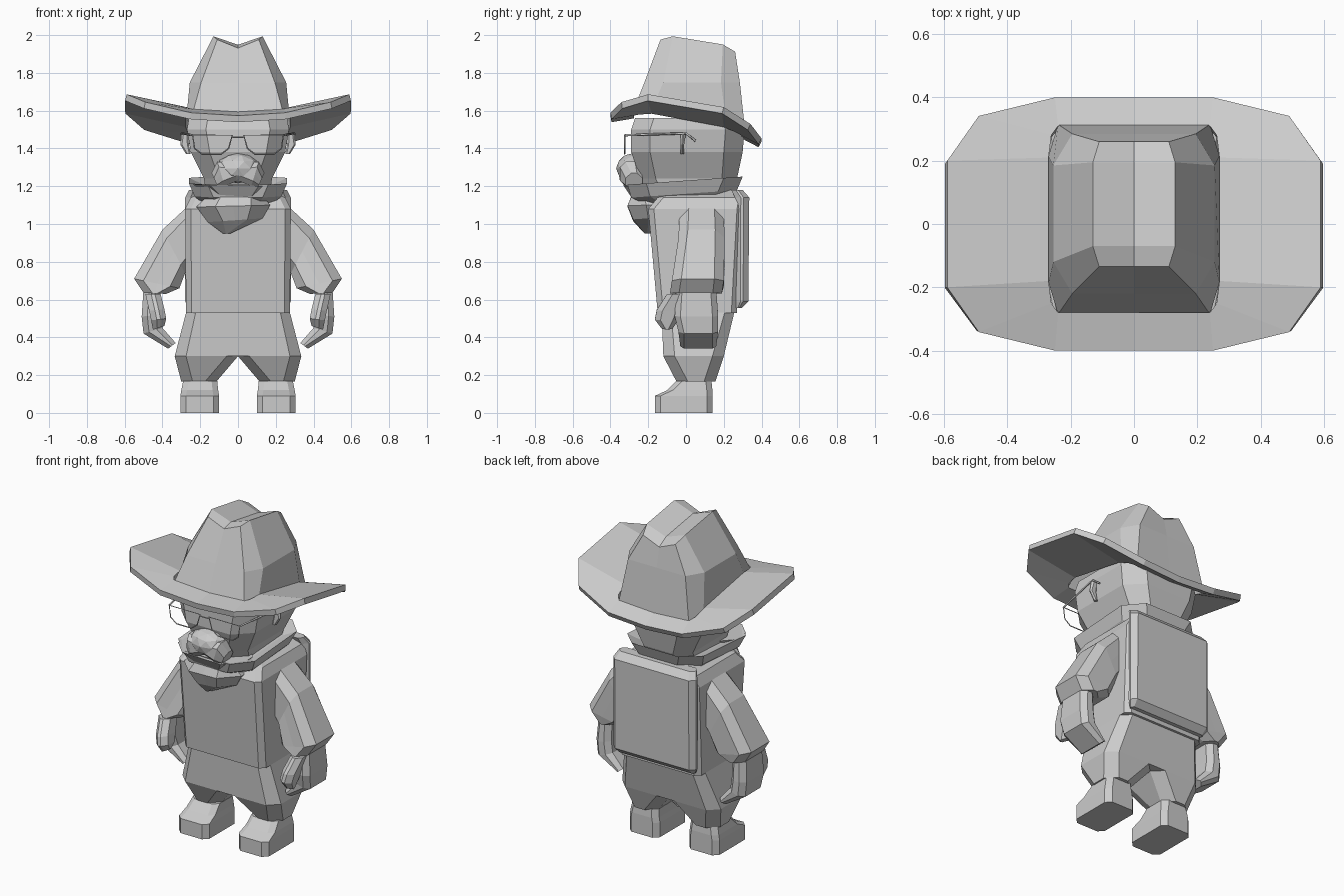
import bpy
import bmesh
from math import sin, cos, pi, dist

cube = bpy.data.objects.get("Cube")
if cube:
    bpy.data.objects.remove(cube)

grey = bpy.data.materials.new("plain_grey")
grey.use_nodes = True
grey.diffuse_color = (0.6, 0.6, 0.6, 1)
grey.node_tree.nodes["Principled BSDF"].inputs["Base Color"].default_value = grey.diffuse_color


def add(name, bm):
    bmesh.ops.remove_doubles(bm, verts=bm.verts, dist=0.001)
    bmesh.ops.recalc_face_normals(bm, faces=bm.faces)
    mesh = bpy.data.meshes.new(name)
    bm.to_mesh(mesh)
    bm.free()
    mesh.materials.append(grey)
    ob = bpy.data.objects.new(name, mesh)
    bpy.context.collection.objects.link(ob)
    return ob


def loft(name, rings, caps=True):
    """Skin a list of equal-length closed rings."""
    bm = bmesh.new()
    rows = [[bm.verts.new(point) for point in ring] for ring in rings]
    count = len(rows[0])
    for low, high in zip(rows, rows[1:]):
        for i in range(count):
            j = (i + 1) % count
            bm.faces.new((low[i], low[j], high[j], high[i]))
    if caps:
        bm.faces.new(rows[0])
        bm.faces.new(rows[-1])
    return add(name, bm)


def outline(half_width, front, back, corner_x, corner_y, steps=1):
    """Rounded rectangle in plan, with a point at the middle of front and back."""
    angles = [pi / 2 * i / steps for i in range(steps + 1)]
    quarter = [(half_width - corner_x * (1 - sin(a)), corner_y * (1 - cos(a))) for a in angles]
    half = [(0, front)] + [(x, front + y) for x, y in quarter]
    half += [(x, back - y) for x, y in reversed(quarter)] + [(0, back)]
    return half + [(-x, y) for x, y in reversed(half[1:-1])]


def section(start, end, front, back, corner=.03):
    """Chamfered rectangle whose width runs from start to end in x and z."""
    width = dist(start, end)
    cut = min(corner, width * .4, (back - front) * .4)
    points = []
    for x, y in outline(width / 2, front, back, cut, cut):
        t = x / width + .5
        points.append((start[0] + (end[0] - start[0]) * t, y, start[1] + (end[1] - start[1]) * t))
    return points


def level(height, half_width, front, back, corner=.03):
    return section((-half_width, height), (half_width, height), front, back, corner)


def pair(name, rings):
    for label, side in (("left_", 1), ("right_", -1)):
        loft(label + name, [[(side * x, y, z) for x, y, z in ring] for ring in rings])


def wire(name, points, radius, closed=False):
    curve = bpy.data.curves.new(name, "CURVE")
    curve.dimensions = "3D"
    curve.bevel_depth = radius
    curve.bevel_resolution = 0
    line = curve.splines.new("POLY")
    line.points.add(len(points) - 1)
    for point, position in zip(line.points, points):
        point.co = (*position, 1)
    line.use_cyclic_u = closed
    curve.materials.append(grey)
    bpy.context.collection.objects.link(bpy.data.objects.new(name, curve))


# Hat brim: sides curl up, back droops
def brim_height(x, y):
    return 1.6 + x * x / 4 - (y + .17) ** 2 / 2


brim_edges = [outline(half_width=.59, front=-.4, back=.4, corner_x=.34, corner_y=.2, steps=2),
              outline(half_width=.27, front=-.28, back=.31, corner_x=.03, corner_y=.1, steps=2)]
brim = loft("hat_brim", [[(x, y, brim_height(x, y)) for x, y in edge] for edge in brim_edges], caps=False)
if brim.data.polygons[0].normal.z < 0:
    brim.data.flip_normals()
thickness = brim.modifiers.new("thickness", "SOLIDIFY")
thickness.thickness = .035

# Hat crown: tapered walls and a lengthwise crease on top
base = outline(half_width=.27, front=-.285, back=.315, corner_x=.03, corner_y=.1)
middle = outline(half_width=.255, front=-.22, back=.285, corner_x=.06, corner_y=.1)
top = outline(half_width=.13, front=-.135, back=.26, corner_x=.02, corner_y=.065)


def crown_height(x, y):
    return 2 - 1.3 * y * y - (0 if x else .045)


loft("hat_crown", [[(x, y, brim_height(x, y) - .02) for x, y in base],
                   [(x, y, 1.75) for x, y in middle],
                   [(x, y, crown_height(x, y)) for x, y in top],
                   [(0, y, crown_height(0, y)) for x, y in top]], caps=False)

# Head, narrowing to the neck
loft("head", [level(height=1.1, half_width=.16, front=-.18, back=.2, corner=.08),
              level(height=1.24, half_width=.18, front=-.24, back=.27, corner=.08),
              level(height=1.38, half_width=.25, front=-.29, back=.3, corner=.1),
              level(height=1.5, half_width=.27, front=-.29, back=.31, corner=.1),
              level(height=1.56, half_width=.26, front=-.27, back=.3, corner=.1)])

# Nose and drooping moustache
bm = bmesh.new()
bmesh.ops.create_icosphere(bm, subdivisions=2, radius=1)
bmesh.ops.scale(bm, vec=(.115, .09, .08), verts=bm.verts)
bmesh.ops.translate(bm, vec=(0, -.28, 1.295), verts=bm.verts)
add("nose", bm)
pair("moustache", [section(start=(0, 1.23), end=(0, 1.32), front=-.355, back=-.25),
                   section(start=(.07, 1.2), end=(.11, 1.33), front=-.35, back=-.24),
                   section(start=(.1, 1.18), end=(.14, 1.27), front=-.32, back=-.23)])

# Wire spectacles
lens = [(.03, 1.47), (.24, 1.47), (.23, 1.4), (.19, 1.37), (.09, 1.37), (.05, 1.4)]
face = -.325
for label, side in (("left_", 1), ("right_", -1)):
    wire(label + "lens_rim", [(side * x, face, z) for x, z in lens], radius=.004, closed=True)
    wire(label + "temple", [(side * .24, face, 1.47), (side * .3, 0, 1.48),
                            (side * .29, .05, 1.44)], radius=.006)
wire("spectacle_bridge", [(-.03, face, 1.46), (.03, face, 1.46)], radius=.004)
pair("ear_hook", [section(start=(.25, 1.37), end=(.275, 1.37), front=-.03, back=-.01),
                  section(start=(.26, 1.42), end=(.305, 1.42), front=-.03, back=-.01),
                  section(start=(.26, 1.48), end=(.3, 1.48), front=-.03, back=0)])

# Neckerchief: tilted collar and a gathered drape in front
collar = loft("neckerchief_collar", [
    level(height=1.1, half_width=.17, front=-.18, back=.2, corner=.07),
    level(height=1.16, half_width=.23, front=-.29, back=.27, corner=.1),
    level(height=1.23, half_width=.26, front=-.31, back=.3, corner=.1),
    level(height=1.2, half_width=.19, front=-.22, back=.24, corner=.07)])
for vert in collar.data.vertices:
    vert.co.z += .07 * vert.co.y
loft("neckerchief_drape", [
    section(start=(-.24, 1.21), end=(.2, 1.2), front=-.33, back=-.05, corner=.09),
    section(start=(-.16, 1.15), end=(.14, 1.14), front=-.29, back=-.05, corner=.07),
    section(start=(-.22, 1.09), end=(.17, 1.1), front=-.31, back=-.05, corner=.1),
    section(start=(-.16, 1.01), end=(.13, 1.03), front=-.28, back=-.08, corner=.09),
    section(start=(-.08, .95), end=(-.04, .95), front=-.22, back=-.17)])

# Torso with sloped shoulders, and the flat back panel
loft("torso", [level(height=.53, half_width=.275, front=-.15, back=.27),
               level(height=1.08, half_width=.28, front=-.2, back=.3),
               level(height=1.14, half_width=.25, front=-.15, back=.31),
               level(height=1.18, half_width=.17, front=-.08, back=.28)])
loft("back_panel", [level(height=.555, half_width=.26, front=.26, back=.295),
                    level(height=.59, half_width=.28, front=.26, back=.33),
                    level(height=1.14, half_width=.28, front=.26, back=.335),
                    level(height=1.18, half_width=.26, front=.24, back=.3)])

# Trousers
loft("hips", [level(height=.55, half_width=.27, front=-.13, back=.26, corner=.05),
              level(height=.3, half_width=.335, front=-.12, back=.2, corner=.06)])
pair("trouser_leg", [section(start=(0, .3), end=(.335, .3), front=-.12, back=.2, corner=.06),
                     section(start=(.115, .165), end=(.3, .165), front=-.05, back=.155, corner=.06)])

# Boots with a low toe
pair("boot", [section(start=(.1, 0), end=(.305, 0), front=-.165, back=.14),
              section(start=(.1, .09), end=(.305, .09), front=-.165, back=.14),
              section(start=(.105, .12), end=(.3, .12), front=-.1, back=.14),
              section(start=(.11, .17), end=(.29, .17), front=-.05, back=.135)])

# Sleeves flaring to a wide cuff
pair("sleeve", [section(start=(.25, .8), end=(.27, 1.09), front=-.035, back=.2, corner=.05),
                section(start=(.28, .74), end=(.4, .97), front=-.04, back=.205, corner=.05),
                section(start=(.31, .66), end=(.55, .71), front=-.075, back=.2, corner=.05),
                section(start=(.38, .63), end=(.5, .635), front=-.085, back=.19, corner=.05)])

# Forearm with curled hand, then thumb
pair("hand", [section(start=(.41, .66), end=(.5, .66), front=-.05, back=.16),
              section(start=(.41, .52), end=(.51, .51), front=-.06, back=.17),
              section(start=(.4, .45), end=(.5, .42), front=-.04, back=.17),
              section(start=(.33, .37), end=(.37, .34), front=-.03, back=.16)])
pair("thumb", [section(start=(.41, .63), end=(.49, .63), front=-.1, back=.03),
               section(start=(.39, .55), end=(.47, .54), front=-.155, back=-.02),
               section(start=(.38, .5), end=(.46, .49), front=-.165, back=-.04),
               section(start=(.39, .46), end=(.45, .44), front=-.13, back=-.07)])
